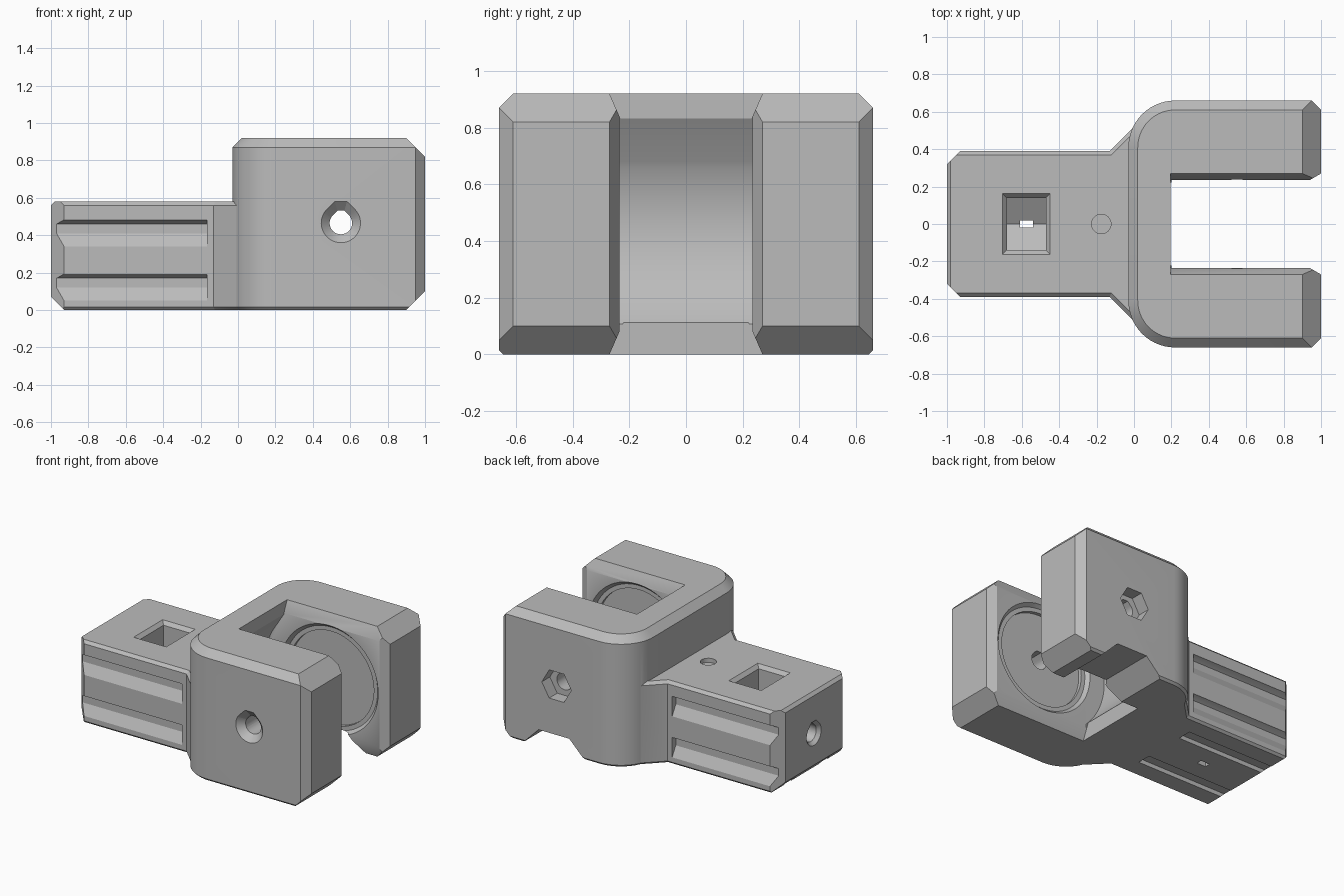
import bpy, bmesh, math
from mathutils import Vector

if "Cube" in bpy.data.objects:
    bpy.data.objects.remove(bpy.data.objects["Cube"], do_unlink=True)

grey = bpy.data.materials.new("plain_grey")
grey.use_nodes = True
grey.diffuse_color = (0.5, 0.5, 0.5, 1)
grey.node_tree.nodes["Principled BSDF"].inputs["Base Color"].default_value = (0.5, 0.5, 0.5, 1)


def place(p, axis, t):
    a, b = p
    return {"x": (t, a, b), "y": (a, t, b), "z": (a, b, t)}[axis]


def loft(lower, upper, axis, start, end):
    """Closed solid between two matching outlines along an axis."""
    bm = bmesh.new()
    one = [bm.verts.new(place(p, axis, start)) for p in lower]
    two = [bm.verts.new(place(p, axis, end)) for p in upper]
    bm.faces.new(one)
    bm.faces.new(two)
    n = len(one)
    for i in range(n):
        j = (i + 1) % n
        bm.faces.new((one[i], one[j], two[j], two[i]))
    bmesh.ops.recalc_face_normals(bm, faces=bm.faces[:])
    return bm


def prism(points, axis, start, end):
    return loft(points, points, axis, start, end)


def rect(a0, a1, b0, b1):
    return [(a0, b0), (a1, b0), (a1, b1), (a0, b1)]


def arc(ca, cb, r, first, last, steps):
    angles = [math.radians(first + (last - first) * i / steps) for i in range(steps + 1)]
    return [(ca + r * math.cos(t), cb + r * math.sin(t)) for t in angles]


def circle(ca, cb, r, n=48):
    return arc(ca, cb, r, 0, 360, n)[:-1]


def teardrop(ca, cb, r):
    tip = [(ca + 0.31 * r, cb + 1.1 * r), (ca - 0.31 * r, cb + 1.1 * r)]
    return arc(ca, cb, r, 135, 405, 36) + tip


def bevel_rim(bm, z, width):
    rim = [e for e in bm.edges if all(abs(v.co.z - z) < 1e-4 for v in e.verts)]
    bmesh.ops.bevel(bm, geom=rim, offset=width, segments=1, affect="EDGES")


def slice_off(bm, point, normal):
    geom = bm.verts[:] + bm.edges[:] + bm.faces[:]
    bmesh.ops.bisect_plane(bm, geom=geom, dist=1e-5, plane_co=point,
                           plane_no=Vector(normal).normalized(), clear_outer=True)
    bmesh.ops.holes_fill(bm, edges=[e for e in bm.edges if e.is_boundary], sides=0)


def make(name, bm):
    bmesh.ops.recalc_face_normals(bm, faces=bm.faces[:])
    mesh = bpy.data.meshes.new(name)
    bm.to_mesh(mesh)
    bm.free()
    mesh.materials.append(grey)
    ob = bpy.data.objects.new(name, mesh)
    bpy.context.collection.objects.link(ob)
    return ob


def combine(body, bm, operation="DIFFERENCE"):
    tool = make("cutter", bm)
    tool.hide_render = True
    mod = body.modifiers.new("combine", "BOOLEAN")
    mod.operation, mod.solver, mod.object = operation, "EXACT", tool
    bpy.context.view_layer.objects.active = body
    bpy.ops.object.modifier_apply(modifier=mod.name)
    bpy.data.objects.remove(tool, do_unlink=True)


FORK_TOP, STEM_TOP = 0.92, 0.58
AX, AZ = 0.55, 0.465          # pivot axis

# Fork block: rounded plan, bevelled rims, chamfered open end
plan = [(1.2, 0.66)] + arc(0.22, 0.41, 0.25, 90, 180, 14)
plan += [(x, -y) for x, y in reversed(plan)]
fork = prism(plan, "z", 0, FORK_TOP)
bevel_rim(fork, FORK_TOP, 0.05)
bevel_rim(fork, 0, 0.015)
slice_off(fork, (1, 0, 0), (1, 0, 0))
slice_off(fork, (0.9, 0, FORK_TOP), (1, 0, 1))
slice_off(fork, (0.9, 0, 0), (1, 0, -1))
for s in (1, -1):
    slice_off(fork, (1, 0.61 * s, 0), (1, s, 0))
body = make("clevis_body", fork)

# Stem with flared root
half = [(0.12, 0.56), (0.04, 0.56), (-0.13, 0.39), (-1, 0.39)]
stem = prism(half + [(x, -y) for x, y in reversed(half)], "z", 0, STEM_TOP)
bevel_rim(stem, STEM_TOP, 0.02)
bevel_rim(stem, 0, 0.015)
for s in (1, -1):
    slice_off(stem, (-1, 0.32 * s, 0), (-1, s, 0))
slice_off(stem, (-1, 0, 0.07), (-1, 0, -1))
combine(body, stem, "UNION")

# Slot between the arms with a round wheel clearance in its back wall
clearance = arc(AX, AZ, 0.5, 225.6, 154.5, 24)
slot = [(1.2, -0.1), (0.2, -0.1)] + clearance + [(0.2, 0.84), (0.2, 1.1), (1.2, 1.1)]
combine(body, prism(slot, "y", -0.235, 0.235))

# Sloped inner rims of the arms: top, bottom and open end
flare = [(-0.2, 0.76), (0.2, 0.76), (0.2875, 0.96), (-0.2875, 0.96)]
combine(body, prism(flare, "x", 0.195, 1.2))
combine(body, prism([(y, FORK_TOP - z) for y, z in flare], "x", 0.195, 1.2))
mouth = [(0.88, -0.2), (0.88, 0.2), (1.06, 0.305), (1.06, -0.305)]
combine(body, prism(mouth, "z", -0.1, 1.1))

# Stepped round recesses on the inner arm faces
for s in (1, -1):
    combine(body, loft(circle(AX, AZ, 0.39, 64), circle(AX, AZ, 0.36, 64), "y", 0.225 * s, 0.26 * s))
    combine(body, prism(circle(AX, AZ, 0.33, 64), "y", 0.22 * s, 0.285 * s))

# Pivot hole, countersink in front, nut pocket behind
combine(body, prism(teardrop(AX, AZ, 0.06), "y", -0.8, 0.8))
combine(body, loft(teardrop(AX, AZ, 0.115), teardrop(AX, AZ, 0.055), "y", -0.67, -0.61))
combine(body, prism(circle(AX, AZ, 0.115, 6), "y", 0.57, 0.8))

# Notch under the rear arm
combine(body, prism([(0.31, -0.02), (0.45, 0.12), (0.69, 0.12), (0.83, -0.02)], "y", 0.15, 0.8))

# Long grip grooves along both stem sides
for s in (1, -1):
    for z in (0.12, 0.41):
        groove = [(0.35, z), (0.35, z + 0.05), (0.385, z + 0.07), (0.45, z + 0.08),
                  (0.45, z - 0.09), (0.39, z - 0.07)]
        combine(body, prism([(y * s, h) for y, h in groove], "x", -1.1, -0.165))
    # Shallow channel in the underside
    combine(body, prism(rect(0.15 * s, 0.25 * s, -0.1, 0.03), "x", -1.1, -0.25))

# Nut trap in the stem with sloped floor, bevelled mouth and drain slit
trap = [(0, 0.128), (0.14, 0.21), (0.14, 0.7), (-0.14, 0.7), (-0.14, 0.21)]
combine(body, prism(trap, "x", -0.68, -0.47))
combine(body, loft(rect(-0.68, -0.47, -0.14, 0.14), rect(-0.72, -0.43, -0.18, 0.18), "z", 0.555, 0.6))
combine(body, prism(rect(-0.61, -0.54, -0.02, 0.02), "z", -0.1, 0.3))

# End screw hole and small pin dimple on top
combine(body, prism(teardrop(0, 0.29, 0.06), "x", -1.1, -0.25))
combine(body, loft(teardrop(0, 0.29, 0.09), teardrop(0, 0.29, 0.055), "x", -1.01, -0.97))
combine(body, prism(circle(-0.175, 0, 0.052, 32), "z", 0.55, 0.7))

bpy.context.view_layer.objects.active = body
body.select_set(True)
bpy.ops.object.shade_smooth_by_angle(angle=math.radians(25))
